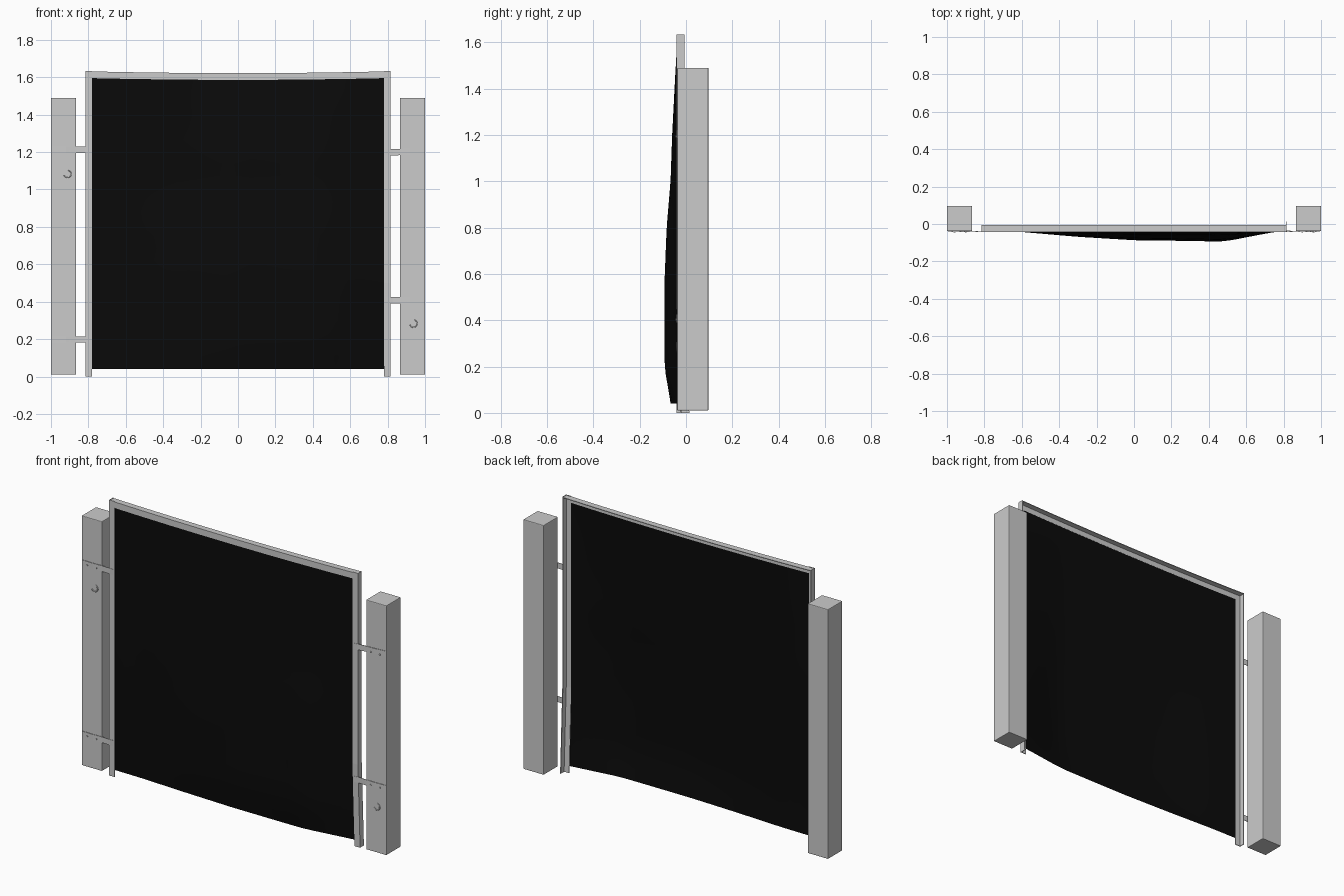
import bpy, bmesh, math
from mathutils import Vector

if "Cube" in bpy.data.objects:
    bpy.data.objects.remove(bpy.data.objects["Cube"])


def mesh_object(name, verts, faces):
    me = bpy.data.meshes.new(name)
    me.from_pydata(verts, [], faces)
    bm = bmesh.new()
    bm.from_mesh(me)
    bmesh.ops.recalc_face_normals(bm, faces=bm.faces)
    bm.to_mesh(me)
    bm.free()
    ob = bpy.data.objects.new(name, me)
    bpy.context.collection.objects.link(ob)
    return ob


def loft(name, rings):
    """Join matching cross-sections into a capped bar."""
    n = len(rings[0])
    verts = [v for ring in rings for v in ring]
    faces = [tuple(range(n)), tuple(range(len(verts) - n, len(verts)))]
    for r in range(len(rings) - 1):
        for i in range(n):
            j = (i + 1) % n
            faces.append((r * n + i, r * n + j, (r + 1) * n + j, (r + 1) * n + i))
    return mesh_object(name, verts, faces)


def lerp_table(t, table):
    for (a, va), (b, vb) in zip(table, table[1:]):
        if t <= b:
            return va + (vb - va) * (t - a) / (b - a)
    return table[-1][1]


FRONT, W, T = -0.042, 0.036, 0.004      # frame front, angle-iron leg, thickness


def lean(x, z):
    """The right upright kicks back slightly towards its foot."""
    return 0.02 * max(0, x) / 0.8 * max(0, 1 - z / 0.5)


# Square timber posts with softened edges
for side, name in ((-1, "post_left"), (1, "post_right")):
    x0, x1 = sorted((side * 0.866, side * 1.0))
    ring = [(x0, -0.038), (x1, -0.038), (x1, 0.097), (x0, 0.097)]
    post = loft(name, [[(x, y, z) for x, y in ring] for z in (0.01, 1.49)])
    bev = post.modifiers.new("soft_edges", "BEVEL")
    bev.width, bev.segments = 0.004, 2

# Angle-iron uprights: front flange plus an outer flange going back
for side, name in ((-1, "upright_left"), (1, "upright_right")):
    prof = [(0.816, 0), (0.780, 0), (0.780, T), (0.816 - T, T), (0.816 - T, W), (0.816, W)]
    rings = [[(side * x, FRONT + y + lean(side * x, z), z) for x, y in prof]
             for z in (0.0, 0.25, 0.5, 1.634)]
    loft(name, rings)

# Angle-iron top rail, sagging a little in the middle
prof = [(0, 0), (0, -W), (T, -W), (T, -T), (W, -T), (W, 0)]
rings = []
for i in range(9):
    x = -0.812 + 1.624 * i / 8
    top = 1.622 + 0.01 * (x / 0.812) ** 2
    rings.append([(x, FRONT + y, top + z) for y, z in prof])
loft("top_rail", rings)

# Black sheet bellying forward, fullest low and to the right
across = [(-0.782, 0), (-0.6, 0.08), (-0.3, 0.52), (0, 0.83), (0.2, 0.88), (0.48, 1), (0.7, 0.25), (0.784, 0)]
upward = [(0.04, 0.033), (0.2, 0.059), (0.55, 0.056), (0.8, 0.046), (1.0, 0.029),
          (1.2, 0.022), (1.45, 0.009), (1.605, 0)]
NX, NZ = 24, 24
verts, faces = [], []
for k in range(NZ + 1):
    for i in range(NX + 1):
        x = -0.782 + 1.566 * i / NX
        z = 0.04 + 1.56 * k / NZ
        z -= 0.01 * (1 - (x / 0.784) ** 2) * k / NZ
        bulge = lerp_table(x, across) * lerp_table(z, upward)
        verts.append((x, FRONT + 0.004 + lean(x, z) * max(0, x) - bulge, z))
for k in range(NZ):
    for i in range(NX):
        a = k * (NX + 1) + i
        faces.append((a, a + 1, a + NX + 2, a + NX + 1))
sheet = mesh_object("black_sheet", verts, faces)
black = bpy.data.materials.new("black_fabric")
black.diffuse_color = (0.003, 0.003, 0.003, 1)
black.use_nodes = True
black.node_tree.nodes["Principled BSDF"].inputs["Base Color"].default_value = black.diffuse_color
sheet.data.materials.append(black)
for p in sheet.data.polygons:
    p.use_smooth = True

# Flat straps tying the uprights to the posts, with nail heads
straps = [(-1, 1.213, 0.0), (-1, 0.198, 0.0), (1, 1.198, 0.006), (1, 0.408, 0.0)]
for n, (side, z, tilt) in enumerate(straps, 1):
    path = [(0.79, FRONT - 0.002 + lean(side * 0.8, z)), (0.825, FRONT + lean(side * 0.8, z)),
            (0.865, -0.041), (0.92, -0.043), (0.995, -0.041)]
    rings = []
    for x, y in path:
        zc = z + tilt * (x - 0.79) / 0.2
        rings.append([(side * x, y, zc - 0.017), (side * x, y + 0.003, zc - 0.017),
                      (side * x, y + 0.003, zc + 0.017), (side * x, y, zc + 0.017)])
    loft(f"strap_{n}", rings)
    for x in (0.9, 0.96):
        bpy.ops.mesh.primitive_cylinder_add(vertices=10, radius=0.005, depth=0.006,
                                            location=(side * x, -0.043, z - 0.006),
                                            rotation=(math.pi / 2, 0, 0))
        bpy.context.object.name = f"strap_{n}_nail"

# Small bent-wire hooks on the post faces
for name, cx, cz in (("hook_left", -0.912, 1.083), ("hook_right", 0.938, 0.283)):
    cu = bpy.data.curves.new(name, "CURVE")
    cu.dimensions = "3D"
    cu.bevel_depth, cu.bevel_resolution = 0.003, 1
    cu.use_fill_caps = True
    sp = cu.splines.new("POLY")
    sp.points.add(8)
    for i, p in enumerate(sp.points):
        a = math.radians(-160 + 240 * i / 8)
        p.co = (cx + 0.02 * math.cos(a), -0.039, cz + 0.02 * math.sin(a), 1)
    bpy.context.collection.objects.link(bpy.data.objects.new(name, cu))
